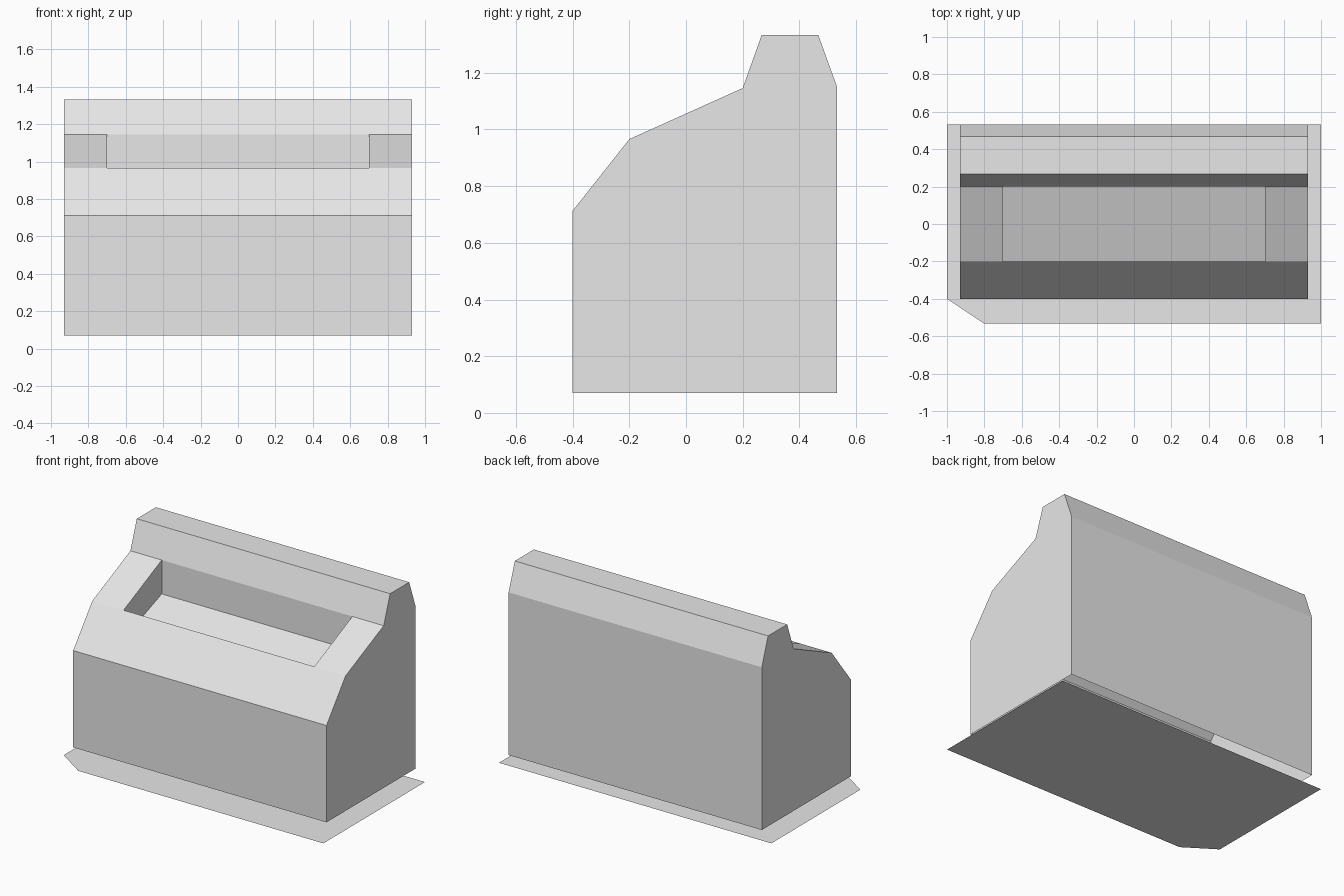
import bpy
import bmesh

cube = bpy.data.objects.get("Cube")
if cube:
    bpy.data.objects.remove(cube, do_unlink=True)

grey = bpy.data.materials.new("plain_grey")
grey.use_nodes = True
colour = (0.8, 0.8, 0.8, 1)
grey.diffuse_color = colour
grey.node_tree.nodes["Principled BSDF"].inputs["Base Color"].default_value = colour


def make_object(name, bm):
    """Turn a bmesh into a flat shaded object."""
    mesh = bpy.data.meshes.new(name)
    bm.to_mesh(mesh)
    bm.free()
    mesh.materials.append(grey)
    obj = bpy.data.objects.new(name, mesh)
    bpy.context.collection.objects.link(obj)
    return obj


def add_face(bm, points):
    return bm.faces.new([bm.verts.new(p) for p in points])


def add_strip(bm, path, x0, x1):
    """Sweep an open (y, z) path across from x0 to x1."""
    for a, b in zip(path, path[1:]):
        add_face(bm, [(x0, *a), (x1, *a), (x1, *b), (x0, *b)])


# Side outline, split around the sloping ledge
front = [(-0.4, 0.07), (-0.4, 0.713), (-0.2, 0.966)]
back = [(0.2, 1.146), (0.267, 1.333), (0.467, 1.333), (0.533, 1.15), (0.533, 0.07)]
# Sloping floor of the recess
floor = [(-0.2, 0.775), (0.2, 0.921)]
half_width, half_recess = 0.93, 0.7

# Body: hollow shell, open underneath, with the recess sunk into its ledge
bm = bmesh.new()
add_strip(bm, front + floor + back, -half_recess, half_recess)
for side in (-1, 1):
    inner, outer = side * half_recess, side * half_width
    add_strip(bm, front + back, min(inner, outer), max(inner, outer))
    add_face(bm, [(outer, *p) for p in front + back])
    add_face(bm, [(inner, *p) for p in (front[-1], *floor, back[0])])
bmesh.ops.remove_doubles(bm, verts=bm.verts, dist=0.0001)
bmesh.ops.recalc_face_normals(bm, faces=bm.faces)
bmesh.ops.dissolve_limit(bm, angle_limit=0.01, verts=bm.verts, edges=bm.edges)
make_object("body", bm)

# Base plate: thin sheet with one clipped front corner
bm = bmesh.new()
outline = [(-1, -0.4), (-0.8, -0.533), (1, -0.533), (1, 0.533), (-1, 0.533)]
add_face(bm, [(x, y, 0) for x, y in outline])
make_object("base_plate", bm)
